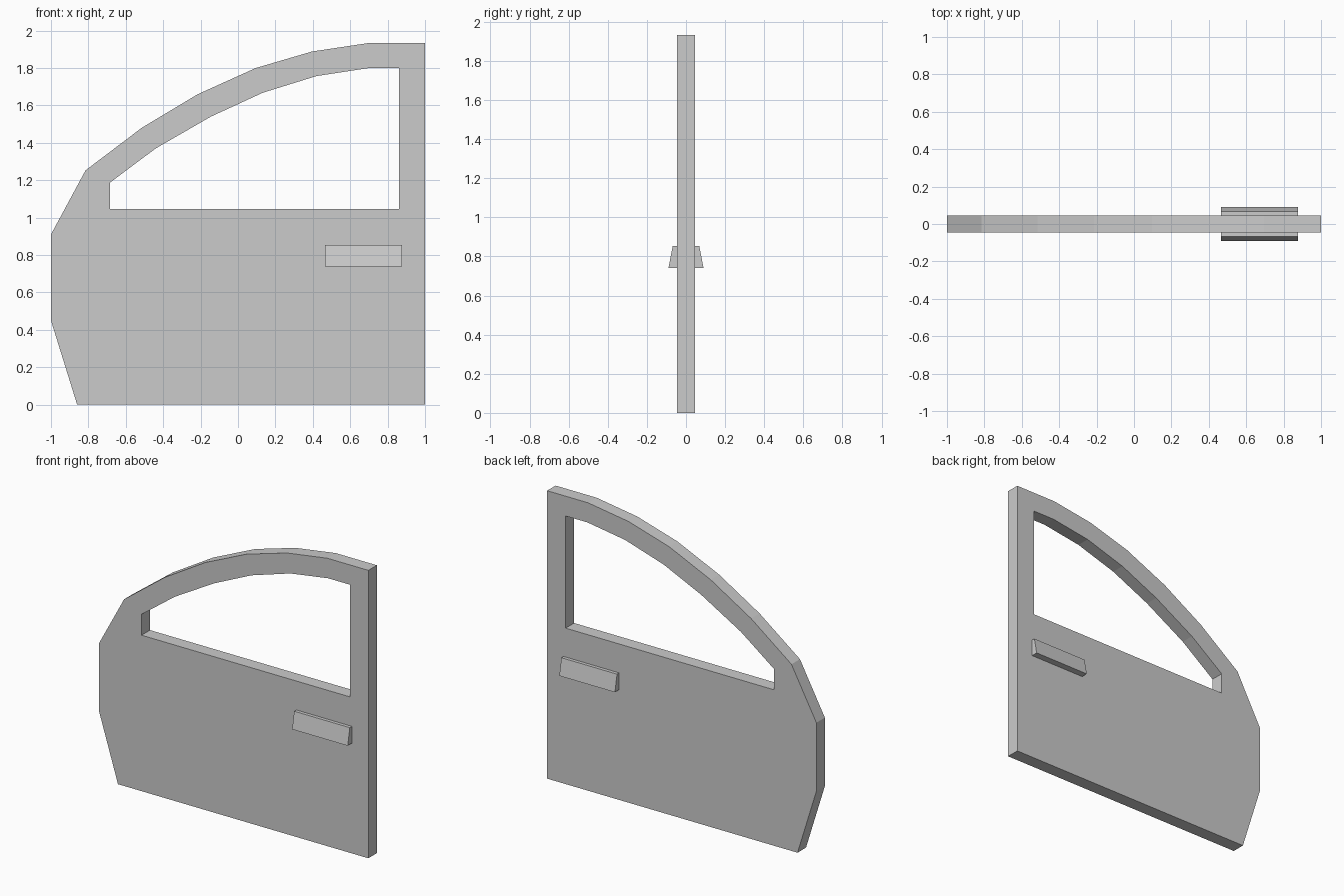
import bpy, bmesh

if "Cube" in bpy.data.objects:
    bpy.data.objects.remove(bpy.data.objects["Cube"])

HALF = 0.045  # half thickness of the door


def prism(name, loops, to_3d, direction):
    """Fill closed outlines (the first outer, others holes) and extrude them."""
    bm = bmesh.new()
    edges = []
    for loop in loops:
        vs = [bm.verts.new(to_3d(a, b)) for a, b in loop]
        edges += [bm.edges.new((vs[i - 1], vs[i])) for i in range(len(vs))]
    bmesh.ops.triangle_fill(bm, edges=edges, use_beauty=True)
    ext = bmesh.ops.extrude_face_region(bm, geom=bm.faces[:], use_keep_orig=True)
    moved = [g for g in ext["geom"] if isinstance(g, bmesh.types.BMVert)]
    bmesh.ops.translate(bm, verts=moved, vec=direction)
    bmesh.ops.recalc_face_normals(bm, faces=bm.faces[:])
    mesh = bpy.data.meshes.new(name)
    bm.to_mesh(mesh)
    bm.free()
    obj = bpy.data.objects.new(name, mesh)
    bpy.context.collection.objects.link(obj)
    return obj


# Door panel with window opening, outlines in x, z
outer = [(-0.86, 0), (1, 0), (1, 1.933), (0.695, 1.933), (0.395, 1.888),
         (0.095, 1.8), (-0.215, 1.66), (-0.515, 1.48), (-0.815, 1.253),
         (-1, 0.91), (-1, 0.45)]
window = [(-0.685, 1.047), (0.862, 1.047), (0.862, 1.8), (0.7, 1.8),
          (0.42, 1.757), (0.133, 1.668), (-0.145, 1.54), (-0.44, 1.37),
          (-0.685, 1.187)]
prism("door_panel", [outer, window], lambda x, z: (x, -HALF, z), (0, 2 * HALF, 0))

# Wedge handles on the outside and inside, profile in y, z
for name, side in (("outer_handle", -1), ("inner_handle", 1)):
    profile = [(side * HALF, 0.74), (side * 0.09, 0.74),
               (side * 0.068, 0.853), (side * HALF, 0.853)]
    prism(name, [profile], lambda y, z: (0.465, y, z), (0.413, 0, 0))
